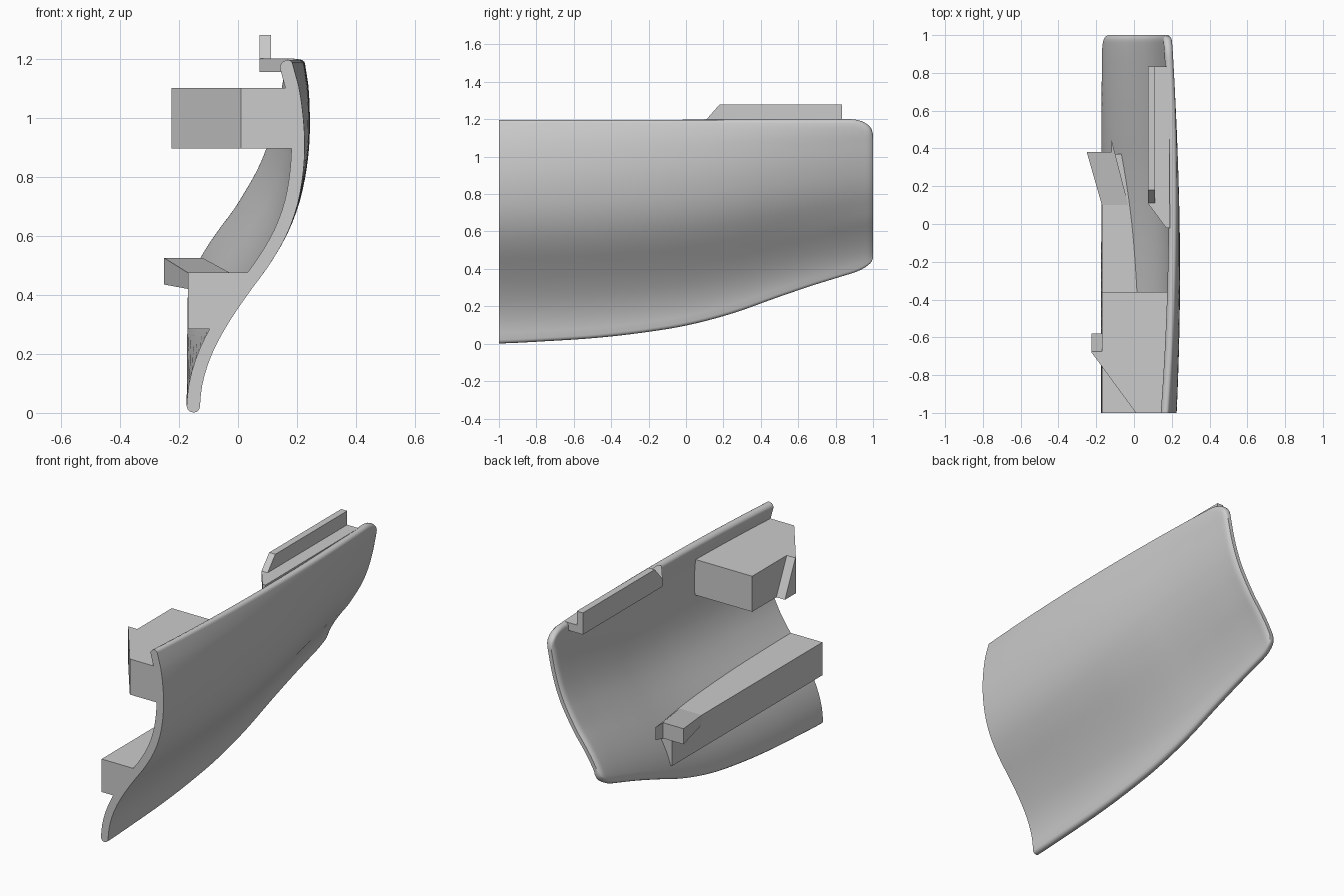
import bpy, math

cube = bpy.data.objects.get("Cube")
if cube:
    bpy.data.objects.remove(cube)

grey = bpy.data.materials.new("plain grey")
grey.use_nodes = True
grey.diffuse_color = (0.6, 0.6, 0.6, 1)
grey.node_tree.nodes["Principled BSDF"].inputs["Base Color"].default_value = (0.6, 0.6, 0.6, 1)

# Outer x of the panel from bottom to top, at its front and back ends
FRONT = [-.13, -.12, -.088, -.035, .032, .105, .163, .2, .219, .226, .221, .207, .182]
BACK = [-.13, -.11, -.075, -.03, .02, .062, .1, .13, .153, .171, .185, .197, .2]
# Height of the lower edge at even steps from front to back
KEEL = [0, .012, .028, .055, .095, .16, .248, .33, .395]
TOP, THICK, ROUND = 1.2, .045, .02


def spline(vals, t):
    """Smooth curve through evenly spaced values, t from 0 to 1."""
    n = len(vals) - 1
    f = min(max(t, 0), 1) * n
    i = min(int(f), n - 1)
    u = f - i
    a, b, c, d = (vals[min(max(k, 0), n)] for k in range(i - 1, i + 3))
    return b + .5 * u * (c - a + u * (2 * a - 5 * b + 4 * c - d + u * (3 * (b - c) + d - a)))


def keel(y):
    return spline(KEEL, (y + 1) / 2)


def outer_x(z, y):
    s = min(max((z - keel(y)) / (TOP - keel(y)), 0), 1)
    w = keel(y) / KEEL[-1]
    return (1 - w) * spline(FRONT, s) + w * spline(BACK, s) + .039 * (1 - y * y) * s ** 1.6


def make(name, verts, faces, smooth=False):
    mesh = bpy.data.meshes.new(name)
    mesh.from_pydata(verts, [], faces)
    mesh.materials.append(grey)
    obj = bpy.data.objects.new(name, mesh)
    bpy.context.collection.objects.link(obj)
    bpy.ops.object.select_all(action='DESELECT')
    obj.select_set(True)
    bpy.context.view_layer.objects.active = obj
    bpy.ops.object.mode_set(mode='EDIT')
    bpy.ops.mesh.select_all(action='SELECT')
    bpy.ops.mesh.normals_make_consistent(inside=False)
    bpy.ops.object.mode_set(mode='OBJECT')
    if smooth:
        bpy.ops.object.shade_smooth_by_angle(angle=math.radians(50))
    return obj


def loft(name, rings, smooth=False):
    """Join equal closed rings into a capped solid."""
    n = len(rings[0])
    faces = [(r * n + i, r * n + (i + 1) % n, (r + 1) * n + (i + 1) % n, (r + 1) * n + i)
             for r in range(len(rings) - 1) for i in range(n)]
    faces += [tuple(range(n)), tuple(range((len(rings) - 1) * n, len(rings) * n))]
    return make(name, [p for ring in rings for p in ring], faces, smooth)


def slab(name, outline, low, high):
    """Upright prism over a plan outline."""
    return loft(name, [[(x, y, z) for x, y in outline] for z in (low, high)])


def rounded_tip(a, b, y, rise):
    """Half-round edge running from a to b."""
    points = []
    for k in range(1, 6):
        angle = math.pi * k / 6
        t = (1 - math.cos(angle)) / 2
        points.append((a[0] + (b[0] - a[0]) * t, y,
                       a[2] + (b[2] - a[2]) * t + rise * math.sin(angle)))
    return points


# Curved panel with rounded back corners and edge
def panel_ring(y, steps=32):
    corner = max(0, (y - .88) / .12)
    drop = .085 * (1 - math.sqrt(max(0, 1 - corner ** 2)))
    low, high = keel(y) + ROUND + drop * .7, TOP - ROUND - drop
    edge = max(0, (y - .97) / .03)
    thick = THICK * (1 - .5 * edge ** 2)
    outer, inner = [], []
    for i in range(steps + 1):
        z = low + (high - low) * i / steps
        x = outer_x(z, y) - (THICK - thick) / 2
        slope = max(-.3, (outer_x(z + .015, y) - outer_x(z - .015, y)) / .03)
        length = math.hypot(1, slope)
        outer.append((x, y, z))
        inner.append((x - thick / length, y, z + thick * slope / length))
    return (outer + rounded_tip(outer[-1], inner[-1], y, ROUND)
            + inner[::-1] + rounded_tip(inner[0], outer[0], y, -ROUND))


stations = [-1 + .05 * i for i in range(38)] + [.88, .9, .92, .94, .96, .975, .985, .994, 1]
loft("curved_panel", [panel_ring(y) for y in stations], True)

# Long lower bar whose hidden side follows the panel
rings = []
for i in range(15):
    y = -1 + 1.37 * i / 14
    low, high = outer_x(.285, y) - .03, outer_x(.475, y) - .03
    rings.append([(-.17, y, .285), (low, y, .285), (high, y, .475), (-.17, y, .475)])
loft("lower_bar", rings)

# Flared tab on the back end of the lower bar
plan = [(-.17, .1, .42, .475), (-.25, .38, .435, .525), (-.12, .38, .435, .525),
        (-.12, .45, .45, .525), (-.03, .1, .42, .476)]
loft("flared_tab", [[(x, y, a) for x, y, a, b in plan], [(x, y, b) for x, y, a, b in plan]])

# Upper block with a slanted front corner
slab("upper_block", [(.01, -1), (.185, -1), (.2, -.36), (-.17, -.36), (-.17, -.755)], .895, 1.1)

# Wedge continuing the slanted corner, its back face sloping
loft("side_wedge", [[(x, y, z) for x, y in [(-.165, -.76), (-.225, -.68), (-.225, back), (-.165, back)]]
                    for z, back in ((.895, -.58), (1.1, -.675))])

# Top rail: flat flange and raised lip
slab("rail_flange", [(.073, .11), (.17, -.02), (.19, -.02), (.185, .835), (.073, .835)], 1.155, 1.2)
side = [(.11, 1.19), (.11, 1.2), (.18, 1.28), (.835, 1.28), (.835, 1.19)]
loft("rail_lip", [[(x, y, z) for y, z in side] for x in (.073, .112)])
